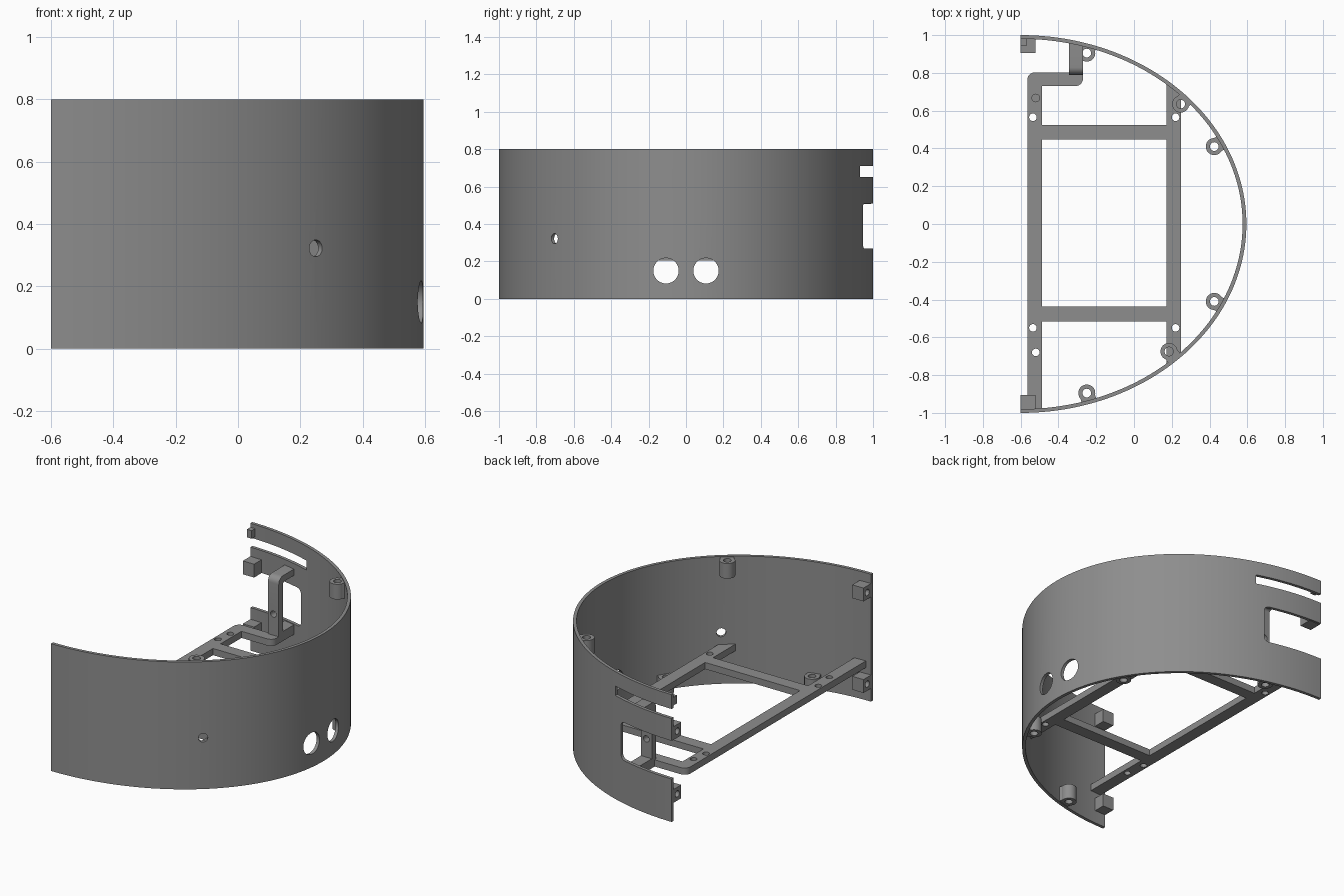
import bpy, bmesh, math
from mathutils import Matrix, Vector

if "Cube" in bpy.data.objects:
    bpy.data.objects.remove(bpy.data.objects["Cube"])

CX, A, B, T, H = -0.6, 1.195, 1.0, 0.02, 0.8
grey = bpy.data.materials.new("mid_grey")
grey.diffuse_color = (0.27, 0.27, 0.27, 1)
grey.use_nodes = True
grey.node_tree.nodes["Principled BSDF"].inputs["Base Color"].default_value = grey.diffuse_color


def prism(name, pts, z0, z1):
    """Extrude a flat outline between two heights."""
    bm = bmesh.new()
    face = bm.faces.new([bm.verts.new((x, y, z0)) for x, y in pts])
    up = bmesh.ops.extrude_face_region(bm, geom=[face])["geom"]
    bmesh.ops.translate(bm, vec=(0, 0, z1 - z0),
                        verts=[v for v in up if isinstance(v, bmesh.types.BMVert)])
    bmesh.ops.recalc_face_normals(bm, faces=bm.faces)
    me = bpy.data.meshes.new(name)
    bm.to_mesh(me)
    bm.free()
    me.materials.append(grey)
    ob = bpy.data.objects.new(name, me)
    bpy.context.collection.objects.link(ob)
    return ob


def box(name, x0, x1, y0, y1, z0, z1):
    return prism(name, [(x0, y0), (x1, y0), (x1, y1), (x0, y1)], z0, z1)


def rod(name, centre, r, length, axis=(0, 0, 1), n=32):
    ob = prism(name, [(r * math.cos(i * math.tau / n), r * math.sin(i * math.tau / n))
                      for i in range(n)], -length / 2, length / 2)
    turn = Vector(axis).to_track_quat('Z', 'Y').to_matrix().to_4x4()
    ob.data.transform(Matrix.Translation(centre) @ turn)
    return ob


def combine(ob, others, op):
    """Apply booleans and discard the tools."""
    for o in others:
        m = ob.modifiers.new("bool", 'BOOLEAN')
        m.operation, m.solver, m.object = op, 'EXACT', o
        bpy.context.view_layer.objects.active = ob
        bpy.ops.object.modifier_apply(modifier=m.name)
        bpy.data.objects.remove(o)
    return ob


def rounded(pts, radii, n=6):
    """Round the chosen corners of an outline."""
    out = []
    for i, p in enumerate(pts):
        r = radii.get(i, 0)
        p = Vector(p)
        if not r:
            out.append(tuple(p))
            continue
        a = p + (Vector(pts[i - 1]) - p).normalized() * r
        b = p + (Vector(pts[(i + 1) % len(pts)]) - p).normalized() * r
        c = a + b - p
        for k in range(n + 1):
            t = k / n * math.pi / 2
            out.append(tuple(c + (a - c) * math.cos(t) + (b - c) * math.sin(t)))
    return out


def arc(inset, n=96):
    return [(CX + (A - inset) * math.cos(t), (B - inset) * math.sin(t))
            for t in (-math.pi / 2 + math.pi * i / n for i in range(n + 1))]


def clip(ob):
    return combine(ob, [prism("clip", arc(0.01), -0.1, 0.9)], 'INTERSECT')


def stand(ob):
    """Turn an outline drawn in (y, z) and extruded along x upright."""
    ob.data.transform(Matrix(((0, 0, 1, 0), (1, 0, 0, 0), (0, 1, 0, 0), (0, 0, 0, 1))))
    return ob


# Half-oval wall with ports, a screw hole, a slot and a notched window
wall = prism("wall", arc(0) + arc(T)[::-1], 0, H)
window = prism("window", rounded([(-0.7, 0.27), (-0.21, 0.27), (-0.21, 0.51), (-0.7, 0.51)],
                                 {1: 0.03, 2: 0.03}), 0.85, 1.1)
window.data.transform(Matrix(((1, 0, 0, 0), (0, 0, 1, 0), (0, 1, 0, 0), (0, 0, 0, 1))))
bmw = bmesh.new()
bmw.from_mesh(window.data)
bmesh.ops.recalc_face_normals(bmw, faces=bmw.faces)
bmw.to_mesh(window.data)
bmw.free()
combine(wall, [
    window,
    box("slot", -0.7, -0.16, 0.85, 1.1, 0.65, 0.71),
    rod("port", (0.58, -0.107, 0.15), 0.068, 0.3, (1, 0, 0)),
    rod("port", (0.58, 0.107, 0.15), 0.068, 0.3, (1, 0, 0)),
    rod("screw", (0.247, -0.7, 0.322), 0.027, 0.2, (0.59, -0.7, 0)),
], 'DIFFERENCE')

# Flat mounting frame: rail with bent arm, second rail and crossbars
Z0, Z1 = 0.205, 0.247
outline = [(-0.565, -1.0), (-0.487, -1.0), (-0.487, 0.73), (-0.27, 0.73),
           (-0.27, 0.803), (-0.565, 0.803)]
frame = prism("mounting_frame", rounded(outline, {3: 0.04, 5: 0.04}), Z0, Z1)
combine(frame, [
    box("rail", 0.173, 0.25, -0.9, 0.9, Z0, Z1),
    box("crossbar", -0.5, 0.19, 0.447, 0.523, Z0, Z1),
    box("crossbar", -0.5, 0.19, -0.516, -0.437, Z0, Z1),
], 'UNION')
clip(frame)
holes = [(-0.535, 0.565), (0.22, 0.565), (-0.535, -0.55), (0.22, -0.55), (-0.52, -0.68)]
combine(frame, [rod("hole", (x, y, 0.22), 0.02, 0.2) for x, y in holes]
        + [rod("blind_hole", (-0.52, 0.667, Z1), 0.02, 0.04)], 'DIFFERENCE')

# Looped bracket tying the arm to the wall
bracket = stand(prism("bracket", rounded(
    [(0.79, Z0), (1.0, Z0), (1.0, 0.265), (0.832, 0.265), (0.832, 0.575),
     (1.0, 0.575), (1.0, 0.615), (0.79, 0.615)], {7: 0.04, 4: 0.015}), -0.345, -0.27))
clip(bracket)
combine(bracket, [rod("hole", (-0.307, 0.81, 0.38), 0.02, 0.2, (0, 1, 0))], 'DIFFERENCE')

# Screw bosses along the top and bottom rims
for x, y, z0, z1 in [(0.247, 0.635, 0.7, 0.795), (0.185, -0.675, 0.7, 0.795),
                     (-0.25, 0.905, 0.005, 0.1), (-0.25, -0.895, 0.005, 0.1),
                     (0.425, 0.41, 0.005, 0.1), (0.425, -0.41, 0.005, 0.1)]:
    n = Vector(((x - CX) / A ** 2, y / B ** 2, 0)).normalized()
    s = Vector((-n.y, n.x, 0)) * 0.04
    c, zc = Vector((x, y, 0)), (z0 + z1) / 2
    boss = rod("screw_boss", (x, y, zc), 0.045, z1 - z0)
    web = [c - s, c - s + n * 0.08, c + s + n * 0.08, c + s]
    combine(boss, [prism("web", [p.xy for p in web], z0, z1)], 'UNION')
    clip(boss)
    combine(boss, [rod("hole", (x, y, zc), 0.023, 0.3)], 'DIFFERENCE')

# Joining tabs at both open ends, drilled lengthways
for side, z in [(-1, 0.70), (-1, 0.125), (1, 0.55), (1, 0.155)]:
    y0, y1 = sorted((side * 0.905, side * 0.988))
    tab = box("joining_tab", -0.6, -0.522, y0, y1, z - 0.042, z + 0.042)
    combine(tab, [rod("hole", (-0.6, side * 0.943, z), 0.02, 0.12, (1, 0, 0))], 'DIFFERENCE')
box("small_tab", -0.6, -0.567, 0.945, 0.988, 0.725, 0.775)

# Smooth curves, crisp edges
bpy.ops.object.select_all(action='SELECT')
bpy.context.view_layer.objects.active = wall
bpy.ops.object.shade_smooth_by_angle(angle=math.radians(30))
